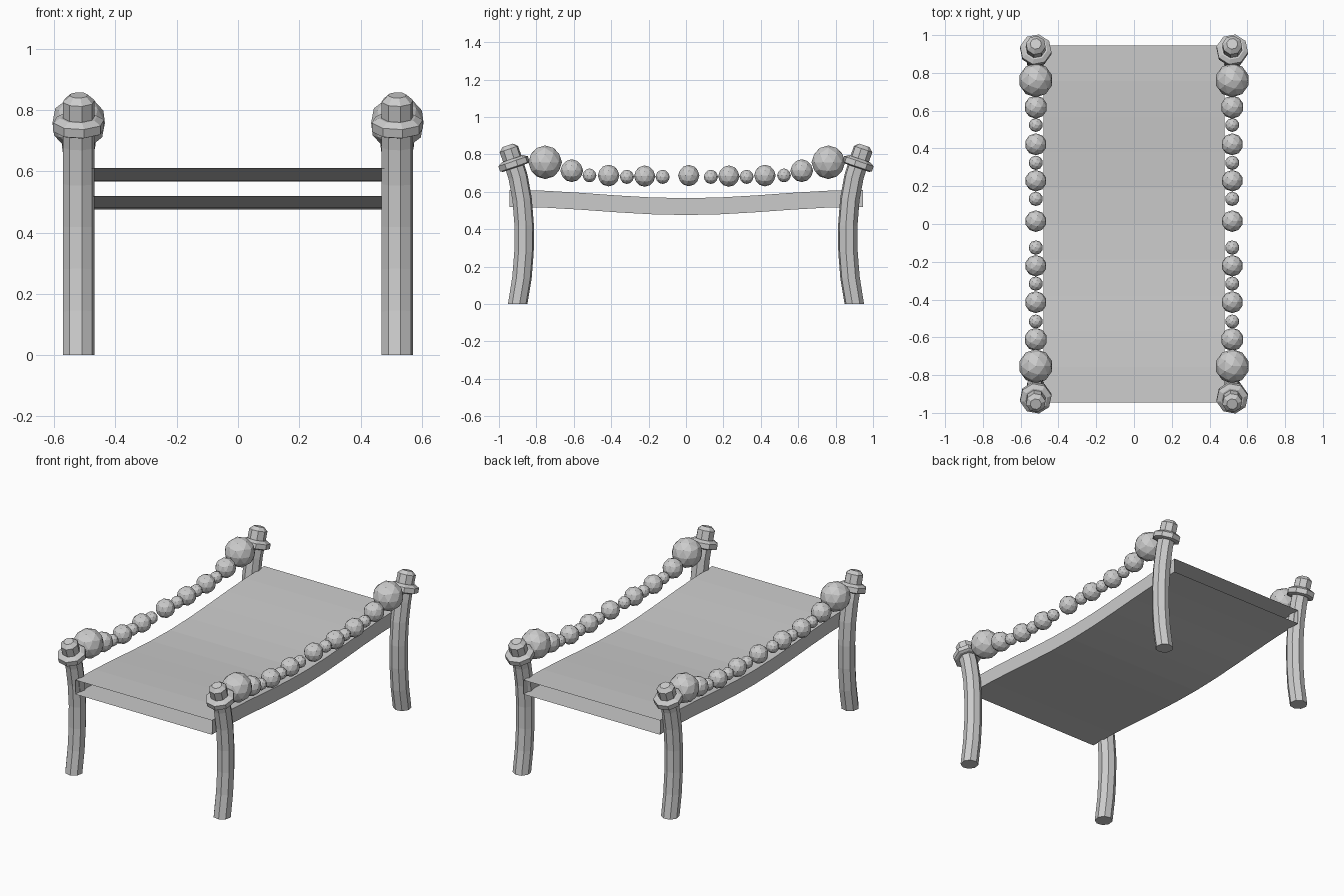
import bpy, bmesh
from math import sin, cos, pi, atan2
from mathutils import Matrix, Vector

cube = bpy.data.objects.get("Cube")
if cube:
    bpy.data.objects.remove(cube, do_unlink=True)

grey = bpy.data.materials.new("plain_grey")
grey.use_nodes = True
tone = (0.6, 0.6, 0.6, 1)
grey.diffuse_color = tone
grey.node_tree.nodes["Principled BSDF"].inputs["Base Color"].default_value = tone


def finish(name, bm):
    bmesh.ops.recalc_face_normals(bm, faces=bm.faces)
    mesh = bpy.data.meshes.new(name)
    bm.to_mesh(mesh)
    bm.free()
    mesh.materials.append(grey)
    ob = bpy.data.objects.new(name, mesh)
    bpy.context.collection.objects.link(ob)
    return ob


def add_rings(bm, rings, x, sides=8):
    """Loft capped rings given as (y, z, radius, tilt); tilt leans towards -y."""
    loops = []
    for y, z, r, tilt in rings:
        loop = []
        for i in range(sides):
            a = 2 * pi * (i + 0.25) / sides
            p = Matrix.Rotation(tilt, 3, 'X') @ Vector((r * cos(a), r * sin(a), 0))
            loop.append(bm.verts.new(p + Vector((x, y, z))))
        loops.append(loop)
    for low, high in zip(loops, loops[1:]):
        for i in range(sides):
            j = (i + 1) % sides
            bm.faces.new((low[i], low[j], high[j], high[i]))
    bm.faces.new(loops[0][::-1])
    bm.faces.new(loops[-1])


POST_X = 0.52
LEAN = 0.33
# Curved post centre line, as (y, z)
path = [(-0.9, 0), (-0.877, 0.14), (-0.866, 0.28), (-0.865, 0.42),
        (-0.876, 0.56), (-0.898, 0.68), (-0.92, 0.75)]
# Turned collar and finial, as (distance along the leaning axis, radius)
collar = [(-0.022, 0.07), (-0.016, 0.085), (0.014, 0.085), (0.028, 0.062)]
finial = [(0.0, 0.053), (0.083, 0.053), (0.104, 0.03)]


def along_axis(profile):
    return [(-0.92 - d * sin(LEAN), 0.75 + d * cos(LEAN), r, LEAN) for d, r in profile]


def build_post(name, x, back):
    bm = bmesh.new()
    rings = []
    for i, (y, z) in enumerate(path):
        a, b = path[max(i - 1, 0)], path[min(i + 1, len(path) - 1)]
        tilt = atan2(a[0] - b[0], b[1] - a[1]) if i else 0
        rings.append((y, z, 0.053, tilt))
    add_rings(bm, rings, x)
    add_rings(bm, along_axis(collar), x)
    add_rings(bm, along_axis(finial), x)
    if back:
        bmesh.ops.scale(bm, vec=(1, -1, 1), verts=bm.verts)
    finish(name, bm)


# Bead string on each side: (distance from the middle, height, radius)
beads = [(0.757, 0.758, 0.09), (0.615, 0.713, 0.061), (0.52, 0.688, 0.037),
         (0.418, 0.687, 0.058), (0.32, 0.68, 0.038), (0.225, 0.684, 0.057),
         (0.129, 0.68, 0.038)]


def build_beads(name, x):
    bm = bmesh.new()
    spots = [(s * y + 0.004, z, r) for y, z, r in beads for s in (-1, 1)]
    for y, z, r in spots + [(0.015, 0.687, 0.057)]:
        bmesh.ops.create_icosphere(bm, subdivisions=2, radius=r,
                                   matrix=Matrix.Translation((x, y, z)))
    finish(name, bm)


for side, x in (("left", POST_X), ("right", -POST_X)):
    build_post("front_%s_post" % side, x, False)
    build_post("back_%s_post" % side, x, True)
    build_beads("%s_bead_rail" % side, x)

# Sagging bed: a flat sleeve with open ends
HALF_W, HALF_L, DEPTH, STEPS = 0.478, 0.945, 0.09, 10
bm = bmesh.new()
sections = []
for i in range(STEPS + 1):
    t = 2 * i / STEPS - 1
    top = 0.566 + 0.044 * (1 - cos(pi * t)) / 2
    corners = [(-HALF_W, top), (HALF_W, top), (HALF_W, top - DEPTH), (-HALF_W, top - DEPTH)]
    sections.append([bm.verts.new((x, t * HALF_L, z)) for x, z in corners])
for a, b in zip(sections, sections[1:]):
    for k in range(4):
        n = (k + 1) % 4
        bm.faces.new((a[k], a[n], b[n], b[k]))
finish("bed_sleeve", bm)
